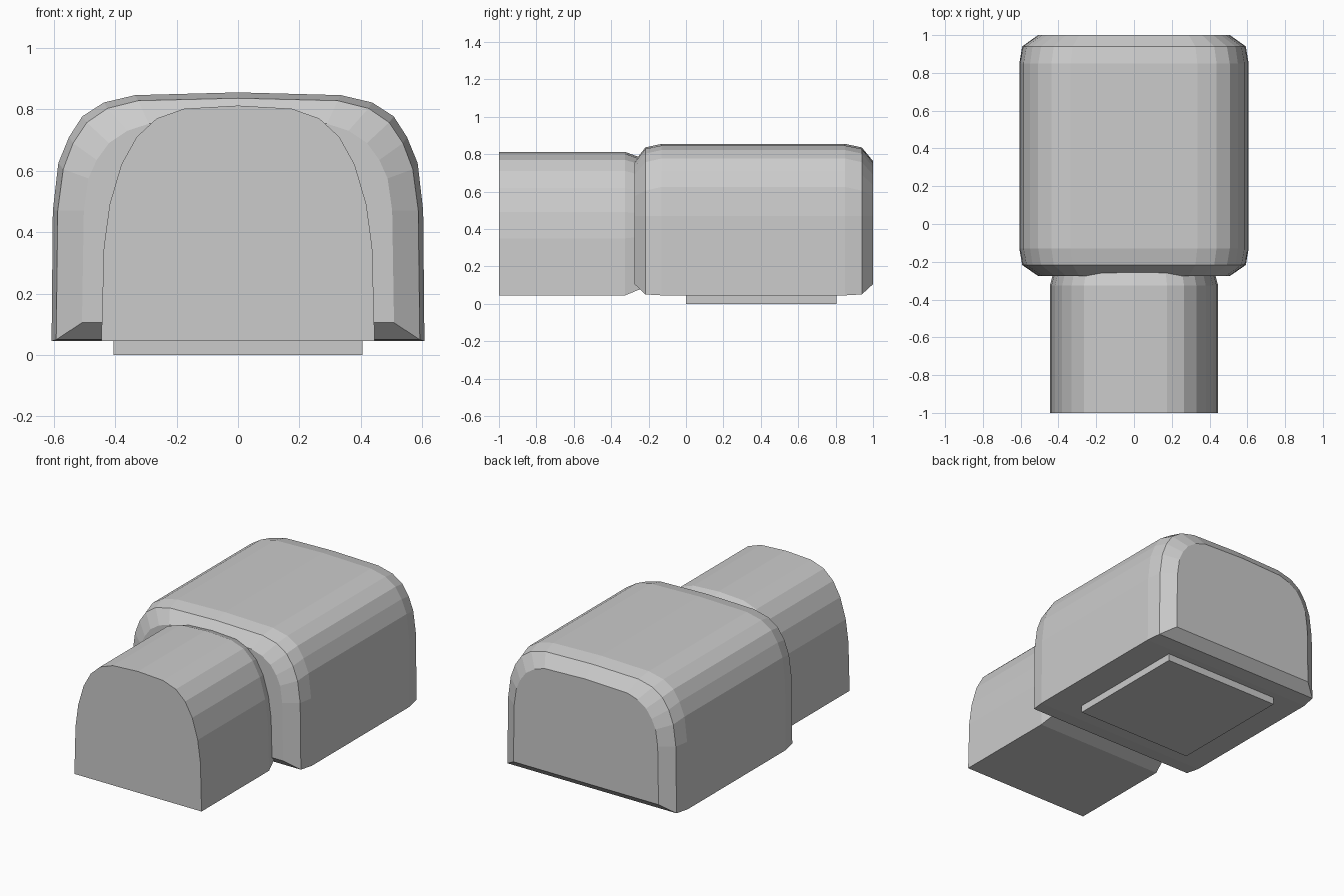
import bpy, bmesh

if "Cube" in bpy.data.objects:
    bpy.data.objects.remove(bpy.data.objects["Cube"])

grey = bpy.data.materials.new("plain grey")
grey.diffuse_color = (0.6, 0.6, 0.6, 1)
grey.use_nodes = True
grey.node_tree.nodes["Principled BSDF"].inputs["Base Color"].default_value = grey.diffuse_color


def loft(name, sections):
    """Skin mirrored half profiles placed along y, with capped ends."""
    bm = bmesh.new()
    rings = []
    for y, half in sections:
        pts = half + [(-x, z) for x, z in reversed(half) if x > 0]
        rings.append([bm.verts.new((x, y, z)) for x, z in pts])
    n = len(rings[0])
    for a, b in zip(rings, rings[1:]):
        for i in range(n):
            j = (i + 1) % n
            bm.faces.new((a[i], a[j], b[j], b[i]))
    bm.faces.new(rings[0])
    bm.faces.new(rings[-1])
    bmesh.ops.recalc_face_normals(bm, faces=bm.faces)
    mesh = bpy.data.meshes.new(name)
    bm.to_mesh(mesh)
    bm.free()
    mesh.materials.append(grey)
    obj = bpy.data.objects.new(name, mesh)
    bpy.context.collection.objects.link(obj)
    return obj


# Wide housing: arched section, stepped in twice at each end
full = [(.607, .045), (.603, .47), (.585, .625), (.55, .71),
        (.507, .777), (.437, .822), (.335, .846), (0, .855)]
edge = [(.592, .05), (.587, .47), (.569, .605), (.537, .69),
        (.492, .757), (.425, .803), (.325, .828), (0, .836)]
end = [(.508, .105), (.502, .47), (.487, .575), (.46, .635),
       (.42, .69), (.36, .73), (.29, .753), (0, .763)]
loft("housing", [(-.275, end), (-.217, edge), (-.13, full),
                 (.85, full), (.94, edge), (1, end)])

# Narrow front sleeve, tapering where it enters the housing
arch = [(.445, .045), (.437, .35), (.418, .49), (.38, .62),
        (.33, .71), (.265, .77), (.175, .802), (0, .812)]
taper = [(x * .95, .08 + (z - .045) * .913) for x, z in arch]
loft("front_sleeve", [(-1, arch), (-.325, arch), (-.24, taper)])

# Square foot pad under the housing
pad = [(.405, 0), (.405, .06)]
loft("foot_pad", [(0, pad), (.805, pad)])
